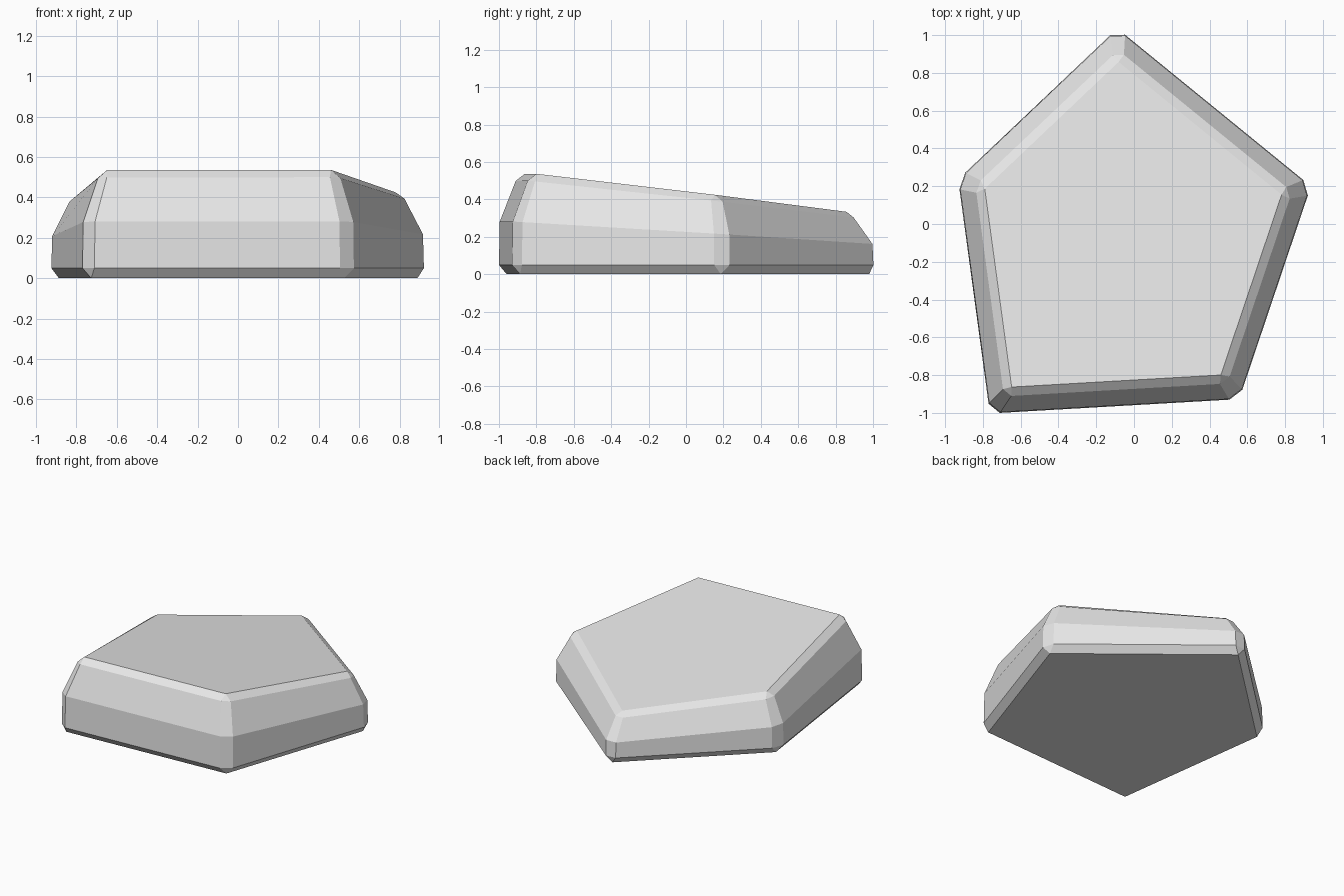
import bpy
import bmesh
from mathutils import Vector

default_cube = bpy.data.objects.get("Cube")
if default_cube:
    bpy.data.objects.remove(default_cube, do_unlink=True)

# Sharp outline of the slab, counter-clockwise from the front right-hand corner
OUTLINE = [Vector(p) for p in ((-.763, -1.003), (.557, -.927), (.937, .2),
                               (-.088, 1.035), (-.931, .236))]
CHAMFER = 0.052


def inset_outline(points, distance):
    """Move every edge inward by the distance and return the new corners."""
    result = []
    for i, corner in enumerate(points):
        before = (corner - points[i - 1]).normalized()
        after = (points[(i + 1) % len(points)] - corner).normalized()
        normal_a = Vector((-before.y, before.x))
        normal_b = Vector((-after.y, after.x))
        miter = (normal_a + normal_b) / (1 + normal_a.dot(normal_b))
        result.append(corner + miter * distance)
    return result


def cut_corners(points, size):
    """Replace every corner by two points."""
    result = []
    for i, corner in enumerate(points):
        for other in (points[i - 1], points[(i + 1) % len(points)]):
            result.append(corner + (other - corner).normalized() * size)
    return result


def top_height(p):
    """Sloping top plane, level along the front edge and lower at the back."""
    return 0.535 - 0.12 * (p.y + 0.82 - 0.063 * (p.x + 0.095))


def add_ring(bm, points, height):
    return [bm.verts.new((p.x, p.y, height(p))) for p in points]


def cap_corners(bm, ring, cap):
    """Join a ring with cut corners to a ring with one point per corner."""
    count = len(cap)
    for i in range(count):
        j = (i + 1) % count
        bm.faces.new((ring[2 * i], ring[2 * i + 1], cap[i]))
        bm.faces.new((ring[2 * i + 1], ring[2 * j], cap[j], cap[i]))


bm = bmesh.new()

# Flat underside and sloping top
bottom = add_ring(bm, inset_outline(OUTLINE, 0.042), lambda p: 0)
top = add_ring(bm, inset_outline(OUTLINE, 0.133), top_height)
bm.faces.new(bottom)
bm.faces.new(top)

# Wall rings: foot, waist and shoulder
foot = add_ring(bm, cut_corners(OUTLINE, CHAMFER), lambda p: 0.05)
waist = add_ring(bm, cut_corners(inset_outline(OUTLINE, 0.004), CHAMFER),
                 lambda p: 0.51 * top_height(p))
shoulder = add_ring(bm, cut_corners(inset_outline(OUTLINE, 0.086), CHAMFER * 0.75),
                    lambda p: 0.922 * top_height(p))

for low, high in ((foot, waist), (waist, shoulder)):
    for i in range(len(low)):
        j = (i + 1) % len(low)
        bm.faces.new((low[i], low[j], high[j], high[i]))

# Bevelled rims below and above the walls
cap_corners(bm, foot, bottom)
cap_corners(bm, shoulder, top)
bmesh.ops.recalc_face_normals(bm, faces=bm.faces)

mesh = bpy.data.meshes.new("stone_slab")
bm.to_mesh(mesh)
bm.free()
slab = bpy.data.objects.new("stone_slab", mesh)
bpy.context.collection.objects.link(slab)

# Plain grey stone
grey = bpy.data.materials.new("light grey stone")
grey.use_nodes = True
colour = (0.8, 0.8, 0.8, 1)
grey.diffuse_color = colour
for node in grey.node_tree.nodes:
    if node.type == 'BSDF_PRINCIPLED':
        node.inputs["Base Color"].default_value = colour
mesh.materials.append(grey)
